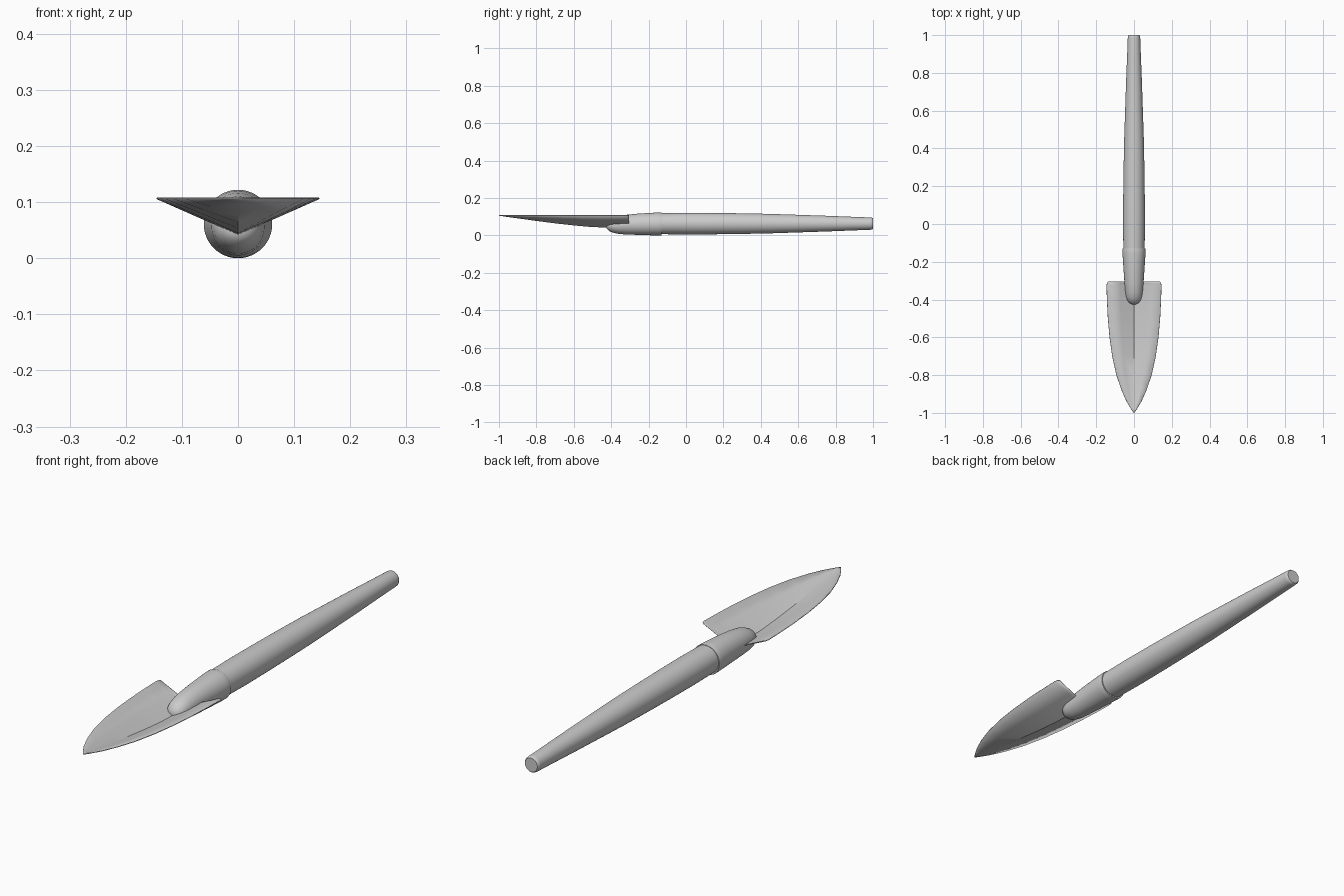
import bpy, math

if "Cube" in bpy.data.objects:
    bpy.data.objects.remove(bpy.data.objects["Cube"])


def make_object(name, verts, faces, angle=35):
    mesh = bpy.data.meshes.new(name)
    mesh.from_pydata(verts, [], faces)
    mesh.update()
    obj = bpy.data.objects.new(name, mesh)
    bpy.context.collection.objects.link(obj)
    bpy.ops.object.select_all(action='DESELECT')
    obj.select_set(True)
    bpy.context.view_layer.objects.active = obj
    bpy.ops.object.mode_set(mode='EDIT')
    bpy.ops.mesh.select_all(action='SELECT')
    bpy.ops.mesh.normals_make_consistent(inside=False)
    bpy.ops.object.mode_set(mode='OBJECT')
    bpy.ops.object.shade_smooth_by_angle(angle=math.radians(angle))
    return obj


def loft(name, rows, sides=48):
    """Closed tube along y; each row is (y, half width, bottom z, top z)."""
    verts, faces = [], []
    for y, rx, low, high in rows:
        for i in range(sides):
            a = 2 * math.pi * i / sides
            verts.append((rx * math.cos(a), y,
                          (low + high) / 2 + (high - low) / 2 * math.sin(a)))
    for r in range(len(rows) - 1):
        for i in range(sides):
            j = (i + 1) % sides
            faces.append((r * sides + i, r * sides + j,
                          (r + 1) * sides + j, (r + 1) * sides + i))
    faces.append(tuple(range(sides)))
    faces.append(tuple(range((len(rows) - 1) * sides, len(rows) * sides)))
    return make_object(name, verts, faces)


# Tapered round handle
handle_profile = [(-0.16, 0.056), (0.0, 0.058), (0.15, 0.057), (0.3, 0.055), (0.45, 0.052),
                  (0.6, 0.047), (0.75, 0.042), (0.9, 0.036), (0.985, 0.033),
                  (0.995, 0.032), (1.0, 0.028)]
loft("handle", [(y, r, 0.063 - r, 0.063 + r) for y, r in handle_profile])

# Socket gripping the handle, closing to a rounded nose on the blade
loft("socket", [
    (-0.13, 0.060, 0.001, 0.121), (-0.134, 0.061, 0.0, 0.122),
    (-0.155, 0.061, 0.0, 0.122), (-0.20, 0.058, 0.001, 0.120),
    (-0.26, 0.054, 0.003, 0.116), (-0.32, 0.050, 0.005, 0.110),
    (-0.36, 0.047, 0.008, 0.103), (-0.385, 0.043, 0.013, 0.095),
    (-0.405, 0.036, 0.020, 0.085), (-0.418, 0.025, 0.030, 0.073),
    (-0.424, 0.014, 0.038, 0.062), (-0.426, 0.004, 0.046, 0.053)])

# Pointed blade: level side edges and a central keel rising to the tip
blade_rows = [(-0.305, 0.136, 0.043), (-0.311, 0.142, 0.043), (-0.325, 0.145, 0.043),
              (-0.40, 0.143, 0.043), (-0.50, 0.138, 0.046), (-0.60, 0.129, 0.055),
              (-0.70, 0.115, 0.066), (-0.80, 0.093, 0.079), (-0.88, 0.066, 0.090),
              (-0.94, 0.039, 0.098), (-0.98, 0.015, 0.104), (-1.0, 0.001, 0.107)]
verts, faces = [], []
for y, w, keel in blade_rows:
    verts += [(w * t, y, keel + (0.107 - keel) * abs(t)) for t in (-1, -0.5, 0, 0.5, 1)]
for r in range(len(blade_rows) - 1):
    for c in range(4):
        k = r * 5 + c
        faces.append((k, k + 5, k + 6, k + 1))
blade = make_object("blade", verts, faces)
sheet = blade.modifiers.new("thickness", 'SOLIDIFY')
sheet.thickness = 0.003
sheet.offset = 0
